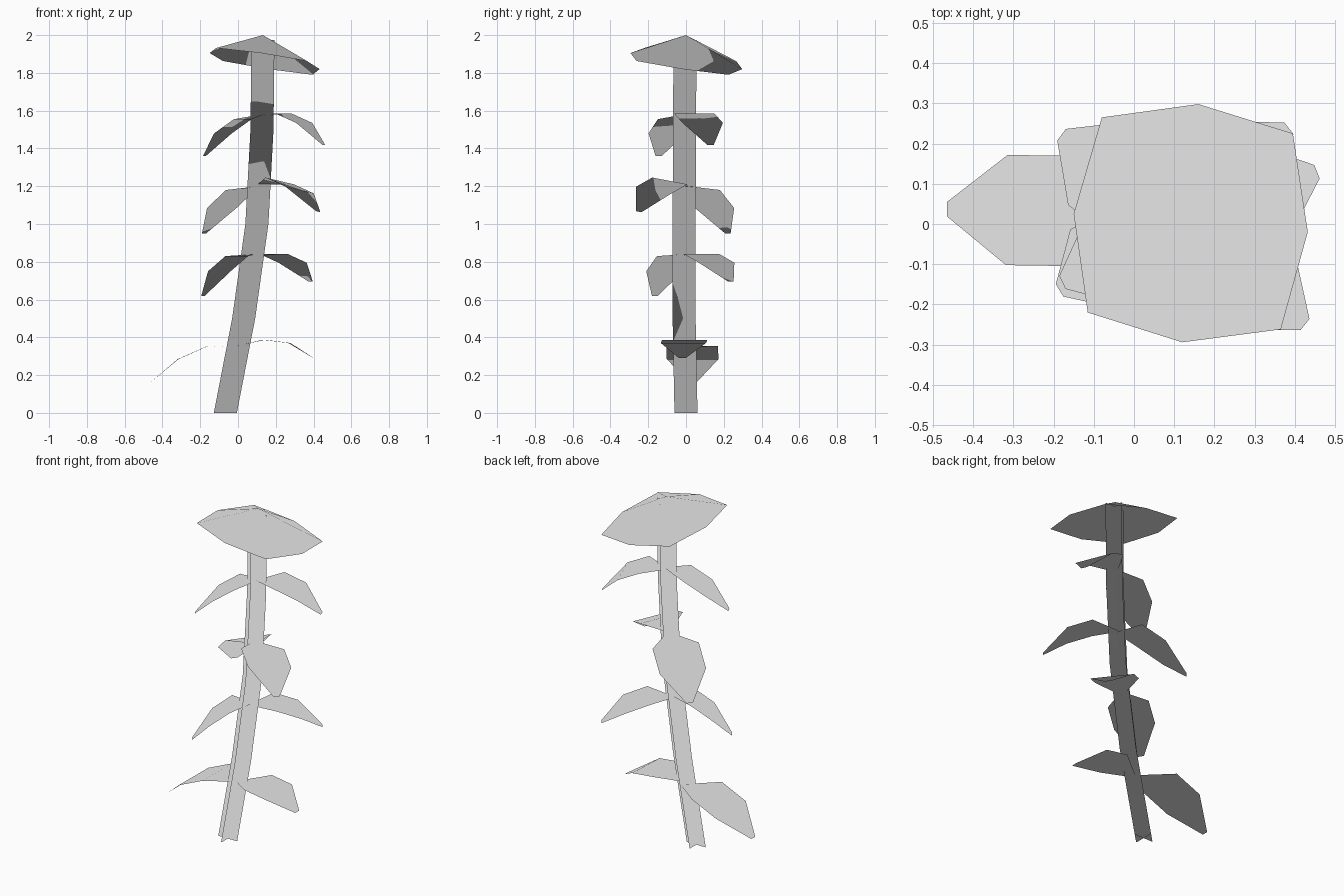
import bpy
from mathutils import Vector

cube = bpy.data.objects.get("Cube")
if cube:
    bpy.data.objects.remove(cube, do_unlink=True)

# One plain grey for the whole plant
grey = bpy.data.materials.new("plant_grey")
grey.use_nodes = True
grey.diffuse_color = (0.8, 0.8, 0.8, 1)
grey.node_tree.nodes["Principled BSDF"].inputs["Base Color"].default_value = (0.8, 0.8, 0.8, 1)


def build(name, verts, faces):
    """Sheet mesh with upward foliage normals."""
    mesh = bpy.data.meshes.new(name)
    mesh.from_pydata(verts, [], faces)
    mesh.materials.append(grey)
    mesh.shade_smooth()
    mesh.normals_split_custom_set_from_vertices([(0, 0, 1)] * len(verts))
    obj = bpy.data.objects.new(name, mesh)
    bpy.context.collection.objects.link(obj)
    return obj


def strip_faces(rows, start=0, flip=False):
    faces = []
    for i in range(rows - 1):
        a = start + 2 * i
        quad = (a, a + 1, a + 3, a + 2)
        faces.append(quad[::-1] if flip else quad)
    return faces


# Stem: two crossed ribbons, each with a front and a back sheet
SPINE = [Vector(p) for p in ((-0.067, 0, 0), (0.03, -0.01, 0.5), (0.1, -0.01, 1.0),
                             (0.127, -0.008, 1.5), (0.132, -0.005, 1.975))]


def stem_ribbon(name, across, normal):
    verts, faces = [], []
    for side in (1, -1):
        faces += strip_faces(len(SPINE), len(verts), side < 0)
        for p in SPINE:
            verts += [p - across * 0.061 + normal * 0.001 * side,
                      p + across * 0.061 + normal * 0.001 * side]
    build(name, verts, faces)


X, Y, Z = Vector((1, 0, 0)), Vector((0, 1, 0)), Vector((0, 0, 1))
stem_ribbon("stem_wide", X, -Y)
stem_ribbon("stem_deep", Y, X)


# Leaves: narrow base, two broad rows, narrow tip, drooping outward
def leaf(name, base, tip, rise1, rise2, half, tilt=0):
    base, tip = Vector(base), Vector(tip)
    out = Vector((tip.x - base.x, tip.y - base.y, 0))
    side = Z.cross(out).normalized()
    rows = ((0, 0, 0.012), (0.34, rise1, half), (0.68, rise2, half), (1, tip.z - base.z, 0.018))
    verts = []
    for t, dz, w in rows:
        mid = base + out * t + Z * dz
        lean = Z * tilt * w
        verts += [mid - side * w - lean, mid + side * w + lean]
    build(name, verts, [f[::-1] for f in strip_faces(len(rows), flip=True)])


leaf("leaf_1_right", (0.0, 0.03, 0.345), (-0.465, 0.037, 0.16), 0.01, -0.06, 0.137)
leaf("leaf_1_left", (0.0, 0, 0.355), (0.4, -0.02, 0.29), 0.032, 0.015, 0.12)
leaf("leaf_2_right", (0.085, 0, 0.84), (-0.185, -0.165, 0.62), -0.01, -0.09, 0.115)
leaf("leaf_2_left", (0.085, 0, 0.83), (0.385, 0.238, 0.695), 0.012, -0.035, 0.12)
leaf("leaf_3_right", (0.115, 0, 1.2), (-0.18, 0.222, 0.95), -0.02, -0.115, 0.13)
leaf("leaf_3_left", (0.115, 0, 1.21), (0.425, -0.25, 1.065), 0.018, -0.03, 0.12, -0.15)
leaf("leaf_4_right", (0.13, 0, 1.58), (-0.178, -0.145, 1.36), -0.025, -0.1, 0.11)
leaf("leaf_4_left", (0.13, 0, 1.575), (0.455, 0.13, 1.418), 0.01, -0.04, 0.115)

# Cap: shallow eight-sided cone with a tilted rim
RIM = [(0.432, -0.02, 1.82), (0.395, 0.225, 1.79), (0.16, 0.298, 1.82), (-0.08, 0.265, 1.863),
       (-0.15, 0.025, 1.905), (-0.115, -0.22, 1.932), (0.12, -0.294, 1.905), (0.365, -0.262, 1.863)]
n = len(RIM)
build("cap_leaf", RIM + [(0.132, 0, 2.0)], [(i, (i + 1) % n, n) for i in range(n)])
